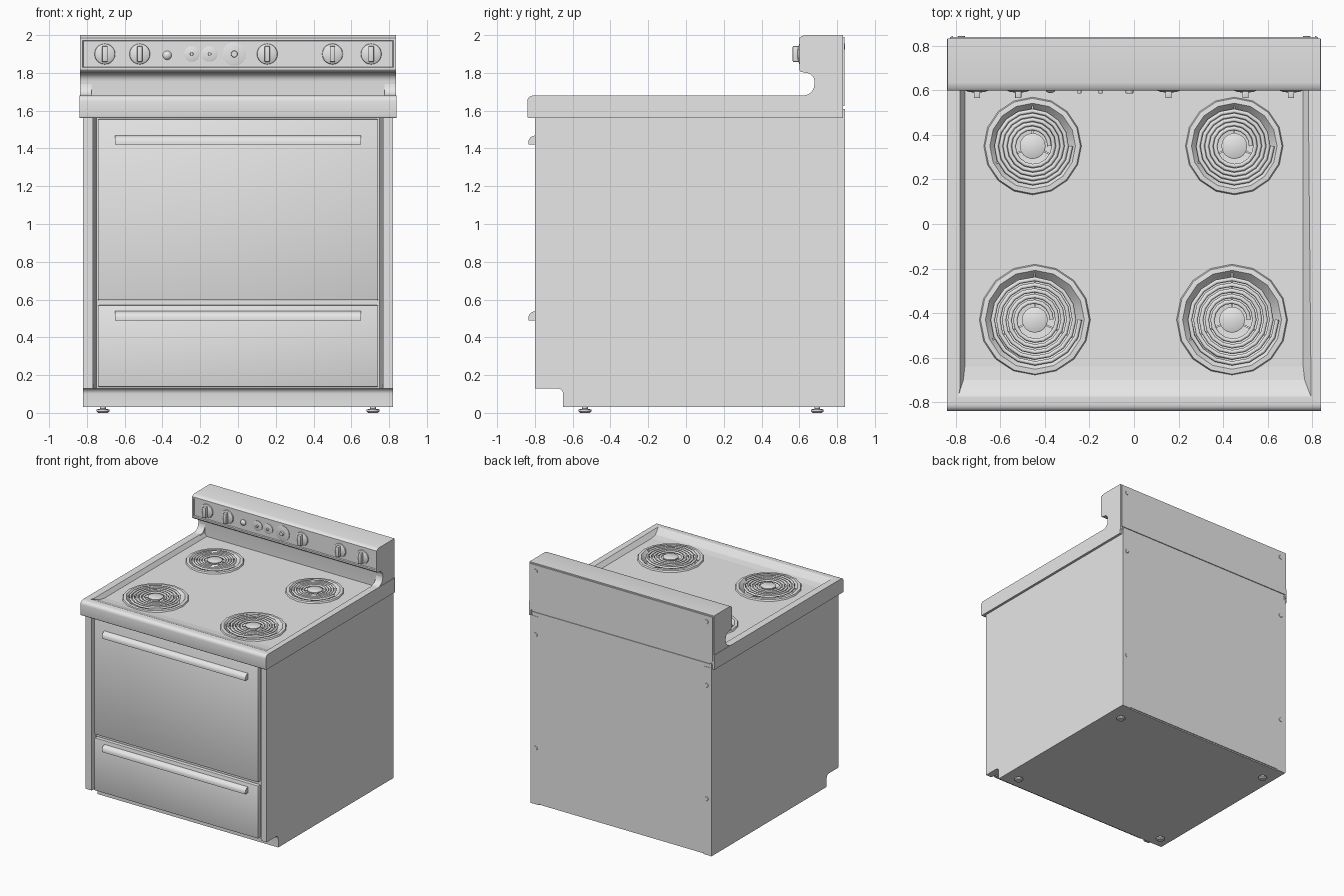
import bpy, bmesh
from math import sin, cos, pi, radians
from mathutils import Matrix, Vector

cube = bpy.data.objects.get("Cube")
if cube:
    bpy.data.objects.remove(cube, do_unlink=True)

enamel = bpy.data.materials.new("grey_enamel")
enamel.use_nodes = True
enamel.diffuse_color = (0.8, 0.8, 0.8, 1)
enamel.node_tree.nodes["Principled BSDF"].inputs["Base Color"].default_value = (0.8, 0.8, 0.8, 1)


def finish(obj, angle=35):
    bpy.ops.object.select_all(action='DESELECT')
    obj.select_set(True)
    bpy.context.view_layer.objects.active = obj
    for m in list(obj.modifiers):
        bpy.ops.object.modifier_apply(modifier=m.name)
    bpy.ops.object.shade_smooth_by_angle(angle=radians(angle))
    return obj


def make(name, bm):
    bmesh.ops.remove_doubles(bm, verts=bm.verts, dist=1e-5)
    bmesh.ops.recalc_face_normals(bm, faces=bm.faces)
    me = bpy.data.meshes.new(name)
    bm.to_mesh(me)
    bm.free()
    me.materials.append(enamel)
    obj = bpy.data.objects.new(name, me)
    bpy.context.collection.objects.link(obj)
    return obj


def prism_bm(profile, x0, x1):
    """Extrude a (y, z) outline along x."""
    bm = bmesh.new()
    face = bm.faces.new([bm.verts.new((x0, y, z)) for y, z in profile])
    new = bmesh.ops.extrude_face_region(bm, geom=[face])['geom']
    bmesh.ops.translate(bm, vec=(x1 - x0, 0, 0),
                        verts=[v for v in new if isinstance(v, bmesh.types.BMVert)])
    return bm


def prism(name, profile, x0, x1):
    return finish(make(name, prism_bm(profile, x0, x1)))


def box(name, x0, x1, y0, y1, z0, z1, bevel=0.0):
    obj = make(name, prism_bm([(y0, z0), (y1, z0), (y1, z1), (y0, z1)], x0, x1))
    if bevel:
        b = obj.modifiers.new("bevel", 'BEVEL')
        b.width, b.segments = bevel, 2
    return finish(obj)


def lathe(name, profile, loc, axis=(0, 0, 1), segs=16):
    """Revolve (radius, height) points round an axis through loc."""
    bm = bmesh.new()
    rings = [[bm.verts.new((r * cos(2 * pi * i / segs), r * sin(2 * pi * i / segs), h))
              for i in range(segs)] for r, h in profile]
    for a, b in zip(rings, rings[1:]):
        for i in range(segs):
            j = (i + 1) % segs
            bm.faces.new((a[i], a[j], b[j], b[i]))
    rot = Vector((0, 0, 1)).rotation_difference(Vector(axis)).to_matrix().to_4x4()
    bm.transform(Matrix.Translation(loc) @ rot)
    return finish(make(name, bm))


def disc(name, r, h, loc, axis=(0, 0, 1), segs=16):
    return lathe(name, [(0, 0), (r, 0), (r, h * 0.7), (r * 0.9, h), (0, h)], loc, axis, segs)


def arc(cy, cz, r, a0, a1, n=5):
    return [(cy + r * cos(radians(a0 + (a1 - a0) * i / n)),
             cz + r * sin(radians(a0 + (a1 - a0) * i / n))) for i in range(n + 1)]


def cut(obj, cutter):
    m = obj.modifiers.new("cut", 'BOOLEAN')
    m.operation, m.solver, m.object = 'DIFFERENCE', 'EXACT', cutter
    finish(obj)
    bpy.data.objects.remove(cutter, do_unlink=True)


# Body with rounded toe recess, and side panels flanking the door
def body_profile(front, back, top):
    return ([(back, 0.03), (back, top), (front, top), (front, 0.13)]
            + arc(-0.68, 0.10, 0.03, 90, 0) + [(-0.65, 0.03)])


prism("oven_body", body_profile(-0.77, 0.83, 1.57), -0.75, 0.75)
for s, side in ((1, "left"), (-1, "right")):
    bm = prism_bm(body_profile(-0.80, 0.84, 1.57), s * 0.745, s * 0.82)
    for v in bm.verts:                       # slanted reveal beside the door
        if v.co.y < -0.79 and abs(v.co.x) < 0.75:
            v.co.x = s * 0.768
    finish(make(side + "_side_panel", bm))
    box(side + "_back_flange", s * 0.812, s * 0.82, 0.80, 0.843, 0.03, 1.61)

# Door, drawer and their handles
box("oven_door", -0.742, 0.742, -0.80, -0.765, 0.597, 1.555, 0.006)
box("storage_drawer", -0.742, 0.742, -0.80, -0.765, 0.137, 0.57, 0.006)
for name, z in (("door_handle", 1.42), ("drawer_handle", 0.49)):
    prism(name, [(-0.797, z), (-0.835, z), (-0.835, z + 0.006)]
          + arc(-0.80, z + 0.012, 0.035, 170, 100, 4) + [(-0.797, z + 0.05)], -0.65, 0.65)

# Cooktop slab with a sunken pan that ramps up at the front
FLOOR = 1.648
top = prism("cooktop", [(0.83, 1.56), (0.83, 1.68)] + arc(-0.81, 1.65, 0.03, 90, 180)
            + arc(-0.83, 1.57, 0.01, 180, 270, 3), -0.84, 0.84)
pan = prism_bm([(0.70, FLOOR), (0.70, 1.70), (-0.80, 1.70), (-0.775, 1.68),
                (-0.74, 1.667), (-0.70, 1.654), (-0.64, FLOOR)], -0.795, 0.795)
for v in pan.verts:                          # sloping side walls
    v.co.x *= 1 - 0.045 * max(0, 1.68 - v.co.z) / (1.68 - FLOOR)
cut(top, make("pan_cutter", pan))

# Coil burners in drip bowls
burners = [("front_right", -0.445, -0.43, 0.25), ("front_left", 0.44, -0.43, 0.25),
           ("back_right", -0.455, 0.35, 0.22), ("back_left", 0.45, 0.35, 0.22)]
for name, x, y, R in burners:
    cut(top, lathe("well_cutter", [(0, -0.062), (R - 0.015, -0.062), (R - 0.015, 0.05), (0, 0.05)],
                   (x, y, FLOOR)))
    lathe(name + "_drip_bowl", [(R, -0.002), (R - 0.006, 0.012), (R - 0.028, 0.014), (R - 0.04, 0.0),
                                (R - 0.07, -0.035), (0.05, -0.05), (0, -0.05)], (x, y, FLOOR))
    disc(name + "_burner_cap", 0.058, 0.012, (x, y, FLOOR + 0.008))
    # Spiral heating element
    turns, steps = 5, 16
    cu = bpy.data.curves.new(name + "_coil", 'CURVE')
    cu.dimensions = '3D'
    cu.bevel_depth, cu.bevel_resolution, cu.use_fill_caps = 0.0095, 1, True
    sp = cu.splines.new('POLY')
    sp.points.add(turns * steps)
    for i, p in enumerate(sp.points):
        a = 2 * pi * i / steps
        r = 0.075 + (R - 0.048 - 0.075) * i / (turns * steps)
        p.co = (x + r * cos(a), y + r * sin(a), FLOOR + 0.011, 1)
    cu.materials.append(enamel)
    bpy.context.collection.objects.link(bpy.data.objects.new(name + "_coil", cu))
    # Support arms under the coil
    for a in (90, 205, 335):
        bm = prism_bm([(-0.004, -0.02), (0.004, -0.02), (0.004, 0.004), (-0.004, 0.004)], 0.04, R - 0.04)
        bm.transform(Matrix.Translation((x, y, FLOOR)) @ Matrix.Rotation(radians(a), 4, 'Z'))
        finish(make(name + "_support_arm", bm))

# Backguard: narrow neck, overhanging control housing with a sunken fascia
bm = prism_bm([(0.832, 1.60), (0.832, 2.0), (0.635, 2.0), (0.612, 1.995), (0.60, 1.985), (0.60, 1.815)]
              + [(0.607, 1.806)] + arc(0.635, 1.755, 0.045, 70, 0, 4) + [(0.68, 1.60)], -0.836, 0.836)
bmesh.ops.recalc_face_normals(bm, faces=bm.faces)
bm.faces.ensure_lookup_table()
fascia = [f for f in bm.faces if f.normal.y < -0.99 and f.calc_center_median().z > 1.85]
bmesh.ops.inset_region(bm, faces=fascia, thickness=0.018, depth=0)
bmesh.ops.inset_region(bm, faces=fascia, thickness=0.006, depth=-0.008)
finish(make("backguard", bm))
for s, side in ((1, "left"), (-1, "right")):
    prism(side + "_neck_fillet", [(0.69, 1.67), (0.62, 1.67)] + arc(0.62, 1.74, 0.06, 270, 360)
          + [(0.69, 1.74)], s * 0.775, s * 0.836)

# Control knobs with grip bars
FRONT, Z = 0.608, 1.90
out = (0, -1, 0)
for i, x in enumerate((-0.705, -0.52, 0.155, 0.50, 0.705)):
    lathe(f"knob_{i}", [(0, 0), (0.055, 0), (0.053, 0.008), (0.035, 0.016), (0, 0.018)],
          (x, FRONT, Z), out, 20)
    box(f"knob_grip_{i}", x - 0.014, x + 0.014, 0.565, FRONT, Z - 0.042, Z + 0.042, 0.004)

# Indicator lamp, small dials and clock
lathe("indicator_lamp", [(0.024, 0), (0.024, 0.006), (0.018, 0.014), (0.009, 0.019), (0, 0.02)],
      (-0.375, FRONT, 1.893), out)
for name, x, r, hub in (("timer_dial", -0.245, 0.041, 0.009), ("minute_dial", -0.15, 0.041, 0.009),
                        ("clock", -0.02, 0.062, 0.018)):
    disc(name, r, 0.006, (x, FRONT, Z), out, 24)
    disc(name + "_hub", hub, 0.022, (x, FRONT, Z), out, 12)

# Back panels and their screws
box("lower_back_panel", -0.81, 0.81, 0.82, 0.837, 0.04, 1.60)
box("upper_back_panel", -0.826, 0.826, 0.82, 0.839, 1.625, 1.99)
for x in (-0.775, 0.775):
    for z in (0.49, 1.42, 1.94):
        disc("back_screw", 0.017, 0.007, (x, 0.836, z), (0, 1, 0), 10)

# Levelling feet
for x in (-0.715, 0.715):
    for y in (-0.535, 0.695):
        lathe("foot", [(0, 0), (0.025, 0), (0.034, 0.008), (0.034, 0.018), (0.015, 0.022),
                       (0.015, 0.04), (0, 0.04)], (x, y, 0), segs=12)
